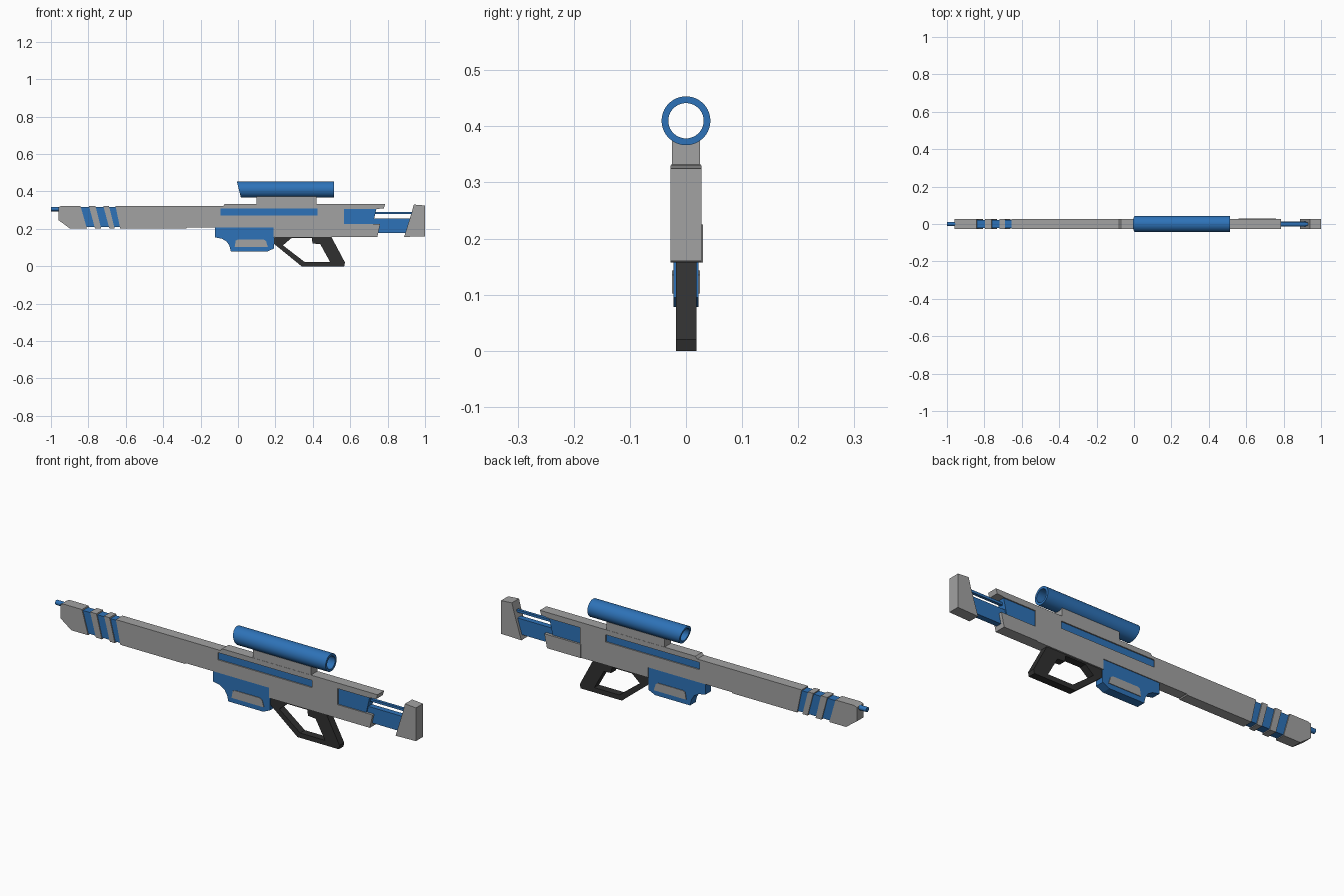
import bpy, bmesh, math

if "Cube" in bpy.data.objects:
    bpy.data.objects.remove(bpy.data.objects["Cube"])


def material(name, rgb):
    m = bpy.data.materials.new(name)
    m.diffuse_color = (*rgb, 1)
    m.use_nodes = True
    m.node_tree.nodes["Principled BSDF"].inputs["Base Color"].default_value = m.diffuse_color
    return m


GREY = material("grey", (0.36, 0.36, 0.36))
BLUE = material("blue", (0.027, 0.17, 0.48))
DARK = material("charcoal", (0.03, 0.03, 0.03))


def plate(name, outlines, y0, y1, mat):
    """Side profile in x/z (further outlines cut holes), extruded from y0 to y1."""
    cu = bpy.data.curves.new(name, 'CURVE')
    cu.dimensions = '2D'
    cu.fill_mode = 'BOTH'
    cu.extrude = (y1 - y0) / 2
    for pts in outlines:
        s = cu.splines.new('POLY')
        s.points.add(len(pts) - 1)
        for p, (x, z) in zip(s.points, pts):
            p.co = (x, z, 0, 1)
        s.use_cyclic_u = True
        s.use_smooth = False
    tmp = bpy.data.objects.new(name + "_outline", cu)
    bpy.context.collection.objects.link(tmp)
    bpy.context.view_layer.update()
    me = bpy.data.meshes.new_from_object(
        tmp.evaluated_get(bpy.context.evaluated_depsgraph_get()))
    bpy.data.objects.remove(tmp)
    bm = bmesh.new()
    bm.from_mesh(me)
    for v in bm.verts:
        v.co = (v.co.x, (y0 + y1) / 2 - v.co.z, v.co.y)
    bmesh.ops.remove_doubles(bm, verts=bm.verts, dist=1e-5)
    bmesh.ops.recalc_face_normals(bm, faces=bm.faces)
    for f in bm.faces:
        f.smooth = False
    bm.to_mesh(me)
    bm.free()
    me.name = name
    me.materials.clear()
    me.materials.append(mat)
    ob = bpy.data.objects.new(name, me)
    bpy.context.collection.objects.link(ob)
    return ob


def tube(name, x0, x1, z, rings, n, mat, slant=0.0):
    """Pipe along x: closed loop of radius/end stations, optional slanted x0 end."""
    bm = bmesh.new()
    loops = []
    for r, end in rings:
        loop = []
        for i in range(n):
            a = 2 * math.pi * i / n
            h = r * math.sin(a)
            x = x1 if end else x0 - slant * h
            loop.append(bm.verts.new((x, r * math.cos(a), z + h)))
        loops.append(loop)
    closed = len(rings) > 2
    for k in range(len(loops) if closed else len(loops) - 1):
        a, b = loops[k], loops[(k + 1) % len(loops)]
        for i in range(n):
            j = (i + 1) % n
            bm.faces.new((a[i], a[j], b[j], b[i]))
    if not closed:
        for loop in loops:
            bm.faces.new(loop)
    bmesh.ops.recalc_face_normals(bm, faces=bm.faces)
    me = bpy.data.meshes.new(name)
    bm.to_mesh(me)
    bm.free()
    me.materials.append(mat)
    ob = bpy.data.objects.new(name, me)
    bpy.context.collection.objects.link(ob)
    bpy.context.view_layer.objects.active = ob
    ob.select_set(True)
    bpy.ops.object.shade_smooth_by_angle(angle=math.radians(35))
    ob.select_set(False)
    return ob


W = 0.026
TOP, BOT = 0.322, 0.203

# Main body with barrel, side slot left open
plate("body", [
    [(-0.655, TOP), (-0.08, TOP), (-0.07, 0.333), (0.787, 0.333), (0.78, 0.31),
     (0.735, 0.305), (0.567, 0.305), (0.567, 0.157), (0.19, 0.157), (0.19, 0.208),
     (-0.27, 0.208), (-0.275, BOT), (-0.63, BOT)],
    [(-0.093, 0.308), (0.425, 0.308), (0.425, 0.272), (-0.093, 0.272)],
], -W, W, GREY)
plate("slot_inlay", [[(-0.095, 0.31), (0.427, 0.31), (0.427, 0.27), (-0.095, 0.27)]],
      -0.02, 0.02, BLUE)

# Banded muzzle: blue core with slanted grey bands
plate("muzzle_core", [[(-0.86, 0.316), (-0.64, 0.316), (-0.62, 0.209), (-0.83, 0.209)]],
      -0.021, 0.021, BLUE)
plate("muzzle_nose", [[(-0.96, 0.316), (-0.945, TOP), (-0.842, TOP), (-0.808, BOT),
                       (-0.9, BOT), (-0.96, 0.247)]], -W, W, GREY)
for i, (a, b) in enumerate([(-0.797, -0.762), (-0.72, -0.69)]):
    plate(f"muzzle_band_{i + 1}", [[(a, TOP), (b, TOP), (b + 0.03, BOT), (a + 0.032, BOT)]],
          -W, W, GREY)
tube("muzzle_tip", -1.0, -0.94, 0.306, [(0.012, 0), (0.012, 1)], 16, BLUE)

# Scope and its mount
tube("scope", 0.005, 0.513, 0.41,
     [(0.0435, 0), (0.0435, 1), (0.0315, 1), (0.0315, 0)], 40, BLUE, slant=0.25)
plate("scope_mount", [[(0.1, 0.33), (0.1, 0.374), (0.42, 0.374), (0.42, 0.33),
                       (0.385, 0.33)]], -0.025, 0.025, GREY)

# Magazine housing under the body, with a grey arch plate on both sides
plate("magazine", [[(-0.123, 0.212), (0.192, 0.212), (0.192, 0.095), (0.155, 0.078),
                    (-0.038, 0.078), (-0.045, 0.108), (-0.06, 0.132), (-0.085, 0.147),
                    (-0.123, 0.155)]], -0.022, 0.022, BLUE)
for side, y in (("front", -0.025), ("back", 0.021)):
    plate(f"magazine_plate_{side}", [[(-0.018, 0.102), (-0.012, 0.138), (0.0, 0.143),
                                      (0.138, 0.143), (0.15, 0.135), (0.16, 0.102)]],
          y, y + 0.004, GREY)

# Grip and trigger guard as one ring
plate("grip", [
    [(0.19, 0.122), (0.195, 0.165), (0.495, 0.165), (0.572, 0.02), (0.568, 0.0),
     (0.34, 0.0)],
    [(0.24, 0.112), (0.285, 0.15), (0.395, 0.15), (0.398, 0.122), (0.44, 0.118),
     (0.492, 0.024), (0.355, 0.024)],
], -0.018, 0.019, DARK)

# Stock: inner block, sliding arm, rod, lower fairing and butt plate
plate("stock_block", [[(0.56, 0.315), (0.742, 0.315), (0.715, 0.2), (0.56, 0.2)]],
      -0.02, 0.02, BLUE)
plate("stock_arm", [[(0.7, 0.255), (0.93, 0.255), (0.91, 0.178), (0.7, 0.178)]],
      -0.014, 0.014, BLUE)
plate("stock_rod", [[(0.72, 0.291), (0.95, 0.291), (0.95, 0.279), (0.72, 0.279)]],
      -0.007, 0.007, BLUE)
plate("stock_fairing", [[(0.56, 0.225), (0.76, 0.225), (0.745, 0.157), (0.56, 0.157)]],
      -W, 0.03, GREY)
plate("butt_plate", [[(0.94, 0.33), (1.0, 0.325), (1.0, 0.16), (0.888, 0.157),
                      (0.928, 0.285)]], -0.028, 0.028, GREY)
